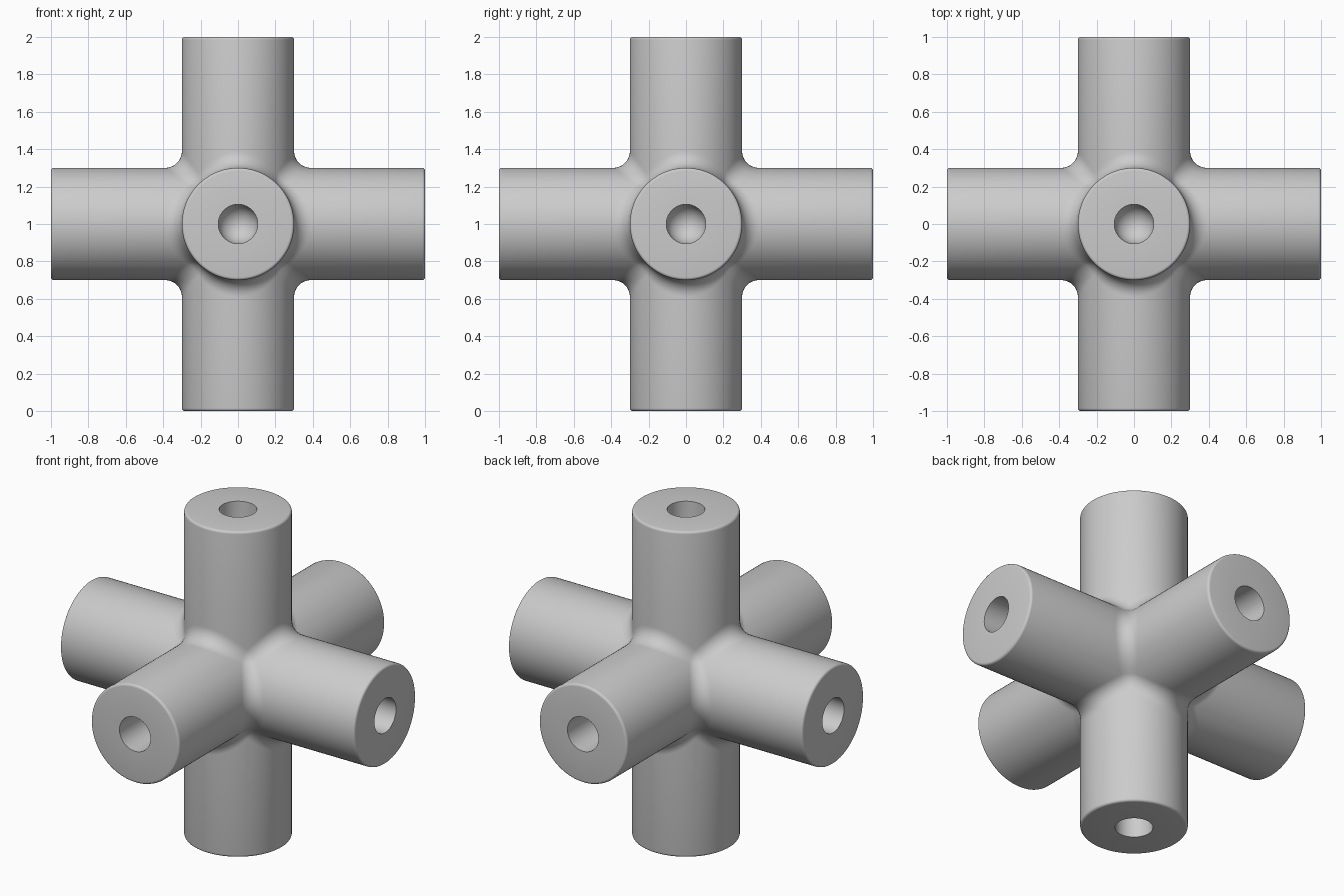
import bpy, bmesh
from math import sin, cos, pi
from mathutils import Vector
from itertools import combinations, product

if "Cube" in bpy.data.objects:
    bpy.data.objects.remove(bpy.data.objects["Cube"])

R, FIL = 0.30, 0.09          # arm radius, fillet radius at the joints
HOLE, DEPTH, RIM = 0.105, 0.32, 0.015
SEG, ARC = 96, 10            # sides per arm, steps per fillet
C = R + FIL
CENTRE = Vector((0, 0, 1))

bm = bmesh.new()


def add_grid(rows):
    """Skin consecutive rows of points with quads or triangle fans."""
    vr = [[bm.verts.new(p + CENTRE) for p in row] for row in rows]
    for a, b in zip(vr, vr[1:]):
        for k in range(len(a) - 1):
            bm.faces.new((a[k], a[k + 1], b[k + 1], b[k]))


def slerp(a, b, t):
    w = a.angle(b)
    return (a * sin((1 - t) * w) + b * sin(t * w)) / sin(w)


axes = [Vector(v) for v in ((1, 0, 0), (0, 1, 0), (0, 0, 1))]
arms = [s * a for a in axes for s in (1, -1)]

# Arms: outer wall, rounded rim, end cap and round-bottomed bore
profile = [(R - RIM + RIM * cos(t * pi / 8), 1 - RIM + RIM * sin(t * pi / 8)) for t in range(5)]
profile += [(HOLE, 1.0), (HOLE, 1 - DEPTH)]
profile += [(HOLE * cos(t * pi / 16), 1 - DEPTH - HOLE * sin(t * pi / 16)) for t in range(1, 8)]
profile.append((0.0005, 1 - DEPTH - HOLE))
for a in arms:
    u = Vector((a.y, a.z, a.x))
    v = a.cross(u)
    ring = [2 * pi * k / SEG for k in range(SEG + 1)]
    rows = [[R * (cos(t) * u + sin(t) * v) + C * max(abs(cos(t)), abs(sin(t))) * a for t in ring]]
    rows += [[r * (cos(t) * u + sin(t) * v) + h * a for t in ring] for r, h in profile]
    add_grid(rows)

# Fillets: rolling-ball strips between each pair of neighbouring arms
for a, b in combinations(arms, 2):
    if abs(a.dot(b)) > 0.5:
        continue
    c = a.cross(b)
    rows = []
    for k in range(-SEG // 8, SEG // 8 + 1):
        t = 2 * pi * k / SEG
        ball = C * (cos(t) * (a + b) + sin(t) * c)
        da, db = -cos(t) * b - sin(t) * c, -cos(t) * a - sin(t) * c
        rows.append([ball + FIL * slerp(da, db, j / ARC) for j in range(ARC + 1)])
    add_grid(rows)

# Corner patches: spherical triangles where three fillets meet
for s in product((1, -1), repeat=3):
    x, y, z = (k * a for k, a in zip(s, axes))
    ball = (x + y + z) * C * cos(pi / 4)
    A, B, D = (-(p + q).normalized() for p, q in ((x, y), (y, z), (z, x)))
    prev = [bm.verts.new(CENTRE + ball + FIL * A)]
    for i in range(1, ARC + 1):
        P, Q = slerp(A, B, i / ARC), slerp(A, D, i / ARC)
        row = [bm.verts.new(CENTRE + ball + FIL * slerp(P, Q, j / i)) for j in range(i + 1)]
        for j in range(i):
            bm.faces.new((prev[j], row[j], row[j + 1]))
            if j:
                bm.faces.new((prev[j - 1], row[j], prev[j]))
        prev = row

# Weld everything into one skin and close the bore tips
bmesh.ops.remove_doubles(bm, verts=bm.verts, dist=0.00002)
bmesh.ops.holes_fill(bm, edges=[e for e in bm.edges if e.is_boundary], sides=SEG)
bmesh.ops.recalc_face_normals(bm, faces=bm.faces)

mesh = bpy.data.meshes.new("six_way_junction")
bm.to_mesh(mesh)
bm.free()
obj = bpy.data.objects.new("six_way_junction", mesh)
bpy.context.collection.objects.link(obj)
bpy.context.view_layer.objects.active = obj
obj.select_set(True)
bpy.ops.object.shade_smooth_by_angle(angle=pi / 5)
